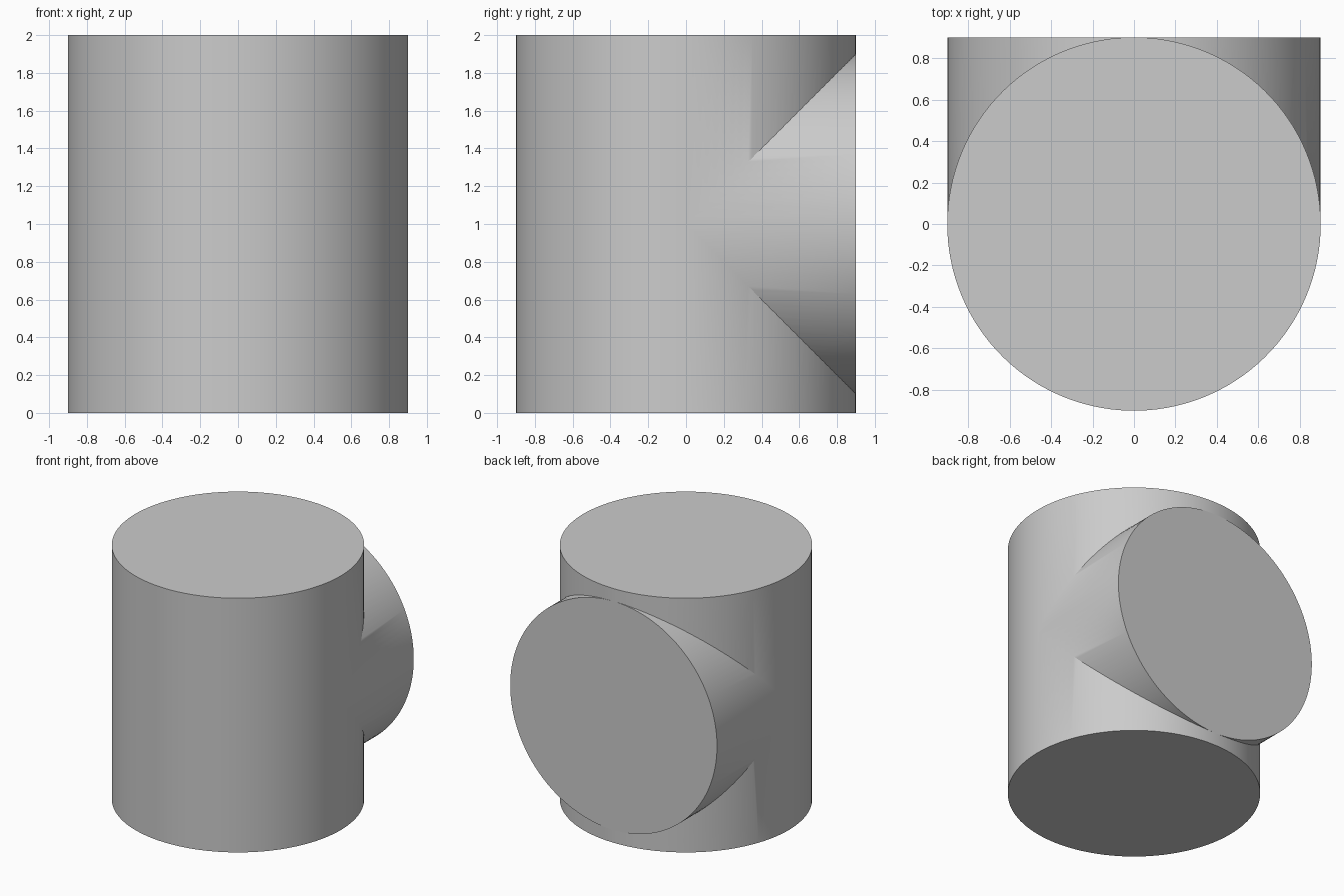
import bpy
from math import radians

RADIUS, HEIGHT, SIDES = 0.9, 2.0, 126

default = bpy.data.objects.get("Cube")
if default:
    bpy.data.objects.remove(default, do_unlink=True)

grey = bpy.data.materials.new("plain grey")
grey.use_nodes = True
colour = (0.6, 0.6, 0.6, 1)
grey.diffuse_color = colour
grey.node_tree.nodes["Principled BSDF"].inputs["Base Color"].default_value = colour


def cylinder(name, depth, location, rotation):
    bpy.ops.mesh.primitive_cylinder_add(
        vertices=SIDES, radius=RADIUS, depth=depth,
        location=location, rotation=rotation)
    obj = bpy.context.object
    obj.name = name
    obj.data.materials.append(grey)
    return obj


# Horizontal branch, running from the centre to the back
branch = cylinder("branch", RADIUS, (0, RADIUS / 2, HEIGHT / 2), (radians(90), 0, 0))

# Upright main cylinder
body = cylinder("tee_body", HEIGHT, (0, 0, HEIGHT / 2), (0, 0, radians(90)))

# Join both into one solid
union = body.modifiers.new("join branch", "BOOLEAN")
union.operation = "UNION"
union.solver = "EXACT"
union.object = branch
bpy.ops.object.modifier_apply(modifier=union.name)
bpy.data.objects.remove(branch, do_unlink=True)

# Smooth walls, sharp rims
bpy.ops.object.shade_smooth_by_angle(angle=radians(30))
